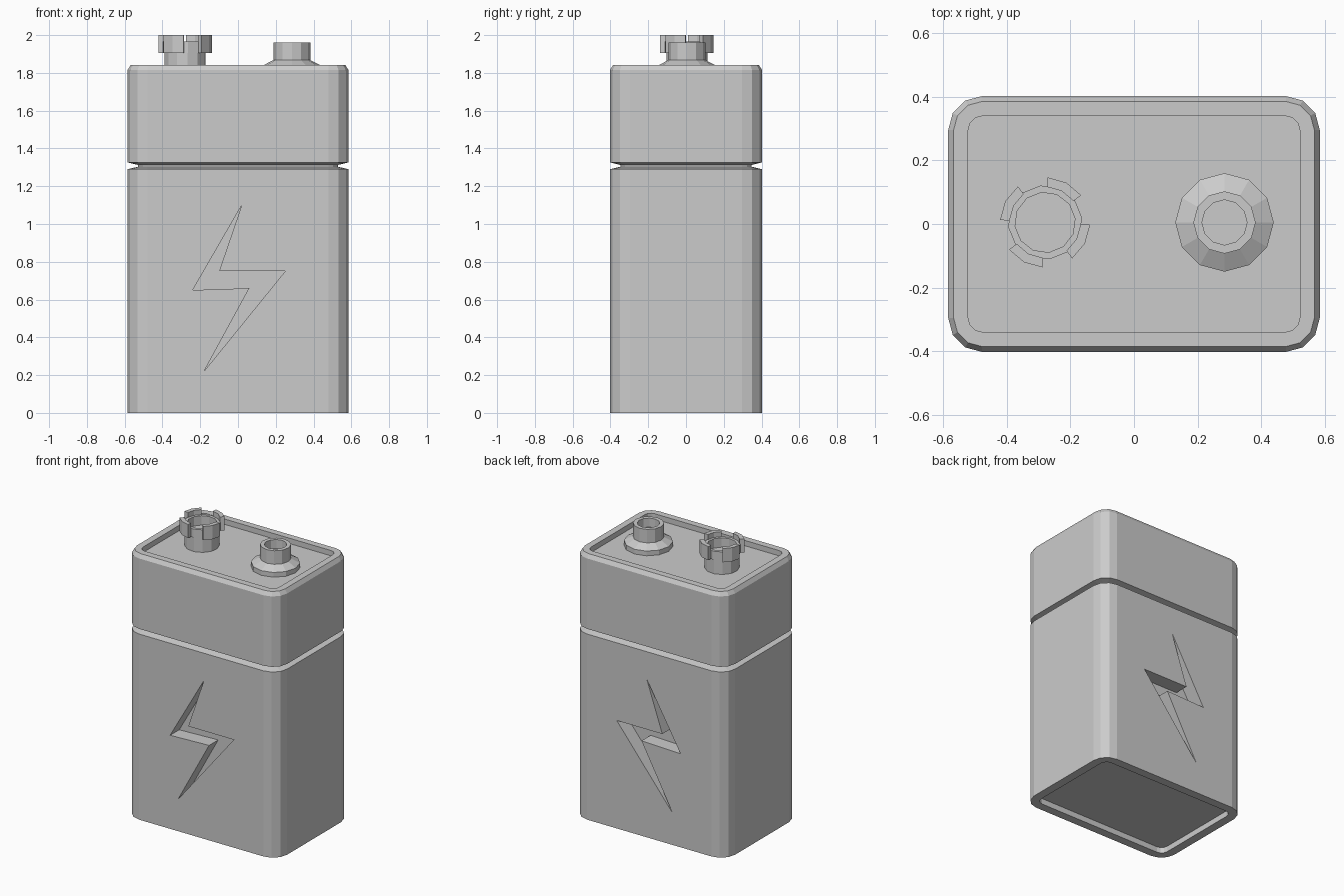
import bpy, bmesh
from math import cos, sin, pi, radians

old = bpy.data.objects.get("Cube")
if old:
    bpy.data.objects.remove(old, do_unlink=True)

grey = bpy.data.materials.new("plain grey")
grey.use_nodes = True
grey.diffuse_color = (0.6, 0.6, 0.6, 1)
grey.node_tree.nodes["Principled BSDF"].inputs["Base Color"].default_value = (0.6, 0.6, 0.6, 1)


def loft(name, rings):
    """Skin a stack of closed rings and cap both ends."""
    bm = bmesh.new()
    loops = [[bm.verts.new(p) for p in ring] for ring in rings]
    n = len(loops[0])
    for a, b in zip(loops, loops[1:]):
        for i in range(n):
            j = (i + 1) % n
            bm.faces.new((a[i], a[j], b[j], b[i]))
    bm.faces.new(loops[0][::-1])
    bm.faces.new(loops[-1])
    bmesh.ops.recalc_face_normals(bm, faces=bm.faces)
    mesh = bpy.data.meshes.new(name)
    bm.to_mesh(mesh)
    bm.free()
    mesh.materials.append(grey)
    obj = bpy.data.objects.new(name, mesh)
    bpy.context.collection.objects.link(obj)
    return obj


def rounded_ring(inset, z, hx=0.585, hy=0.403, r=0.107, steps=3):
    """Rounded rectangle, shrunk evenly by the inset."""
    pts = []
    for k, (sx, sy) in enumerate([(1, 1), (-1, 1), (-1, -1), (1, -1)]):
        for s in range(steps + 1):
            a = (k + s / steps) * pi / 2
            pts.append((sx * (hx - r) + (r - inset) * cos(a),
                        sy * (hy - r) + (r - inset) * sin(a), z))
    return pts


def lathe(name, x, y, profile, sides=12, turn=0.0):
    return loft(name, [[(x + r * cos(turn + 2 * pi * i / sides),
                         y + r * sin(turn + 2 * pi * i / sides), z)
                        for i in range(sides)] for r, z in profile])


# Case: recessed base, waist groove, bevelled top rim and recessed lid
case = [(0.06, 0.04), (0.06, 0), (0, 0), (0, 1.29), (0.055, 1.303), (0.055, 1.313),
        (0, 1.326), (0, 1.815), (0.017, 1.842), (0.063, 1.842), (0.063, 1.805)]
body = loft("battery_case", [rounded_ring(i, z) for i, z in case])

# Bolt emblem engraved into the front and the back
bolt = [(0.02, 1.10), (-0.10, 0.75), (0.25, 0.75), (-0.18, 0.22), (0.06, 0.66), (-0.24, 0.65)]
for side in (-1, 1):
    cutter = loft("bolt_cutter", [[(x, side * d, z) for x, z in bolt] for d in (0.303, 0.5)])
    cutter.hide_render = True
    mod = body.modifiers.new("engrave", 'BOOLEAN')
    mod.operation = 'DIFFERENCE'
    mod.solver = 'EXACT'
    mod.object = cutter
    bpy.context.view_layer.objects.active = body
    bpy.ops.object.modifier_apply(modifier=mod.name)
    bpy.data.objects.remove(cutter, do_unlink=True)

# Flanged stud terminal
lathe("stud_terminal", 0.285, 0.005,
      [(0.155, 1.80), (0.155, 1.838), (0.098, 1.868), (0.098, 1.962), (0.071, 1.962), (0.071, 1.90)])

# Crown terminal: hollow post with four outer claws
cx, cy, start = -0.28, 0.005, radians(37)
lathe("crown_post", cx, cy,
      [(0.110, 1.80), (0.110, 1.905), (0.117, 1.905), (0.117, 1.965), (0.095, 1.965), (0.095, 1.90)],
      turn=start)
for k in range(4):
    angles = [start + k * pi / 2 + radians(d) for d in (0, 25, 50)]
    outline = [(0.142, a) for a in angles] + [(0.112, a) for a in reversed(angles)]
    loft(f"crown_claw_{k + 1}", [[(cx + r * cos(a), cy + r * sin(a), z) for r, a in outline]
                                 for z in (1.905, 2.0)])
